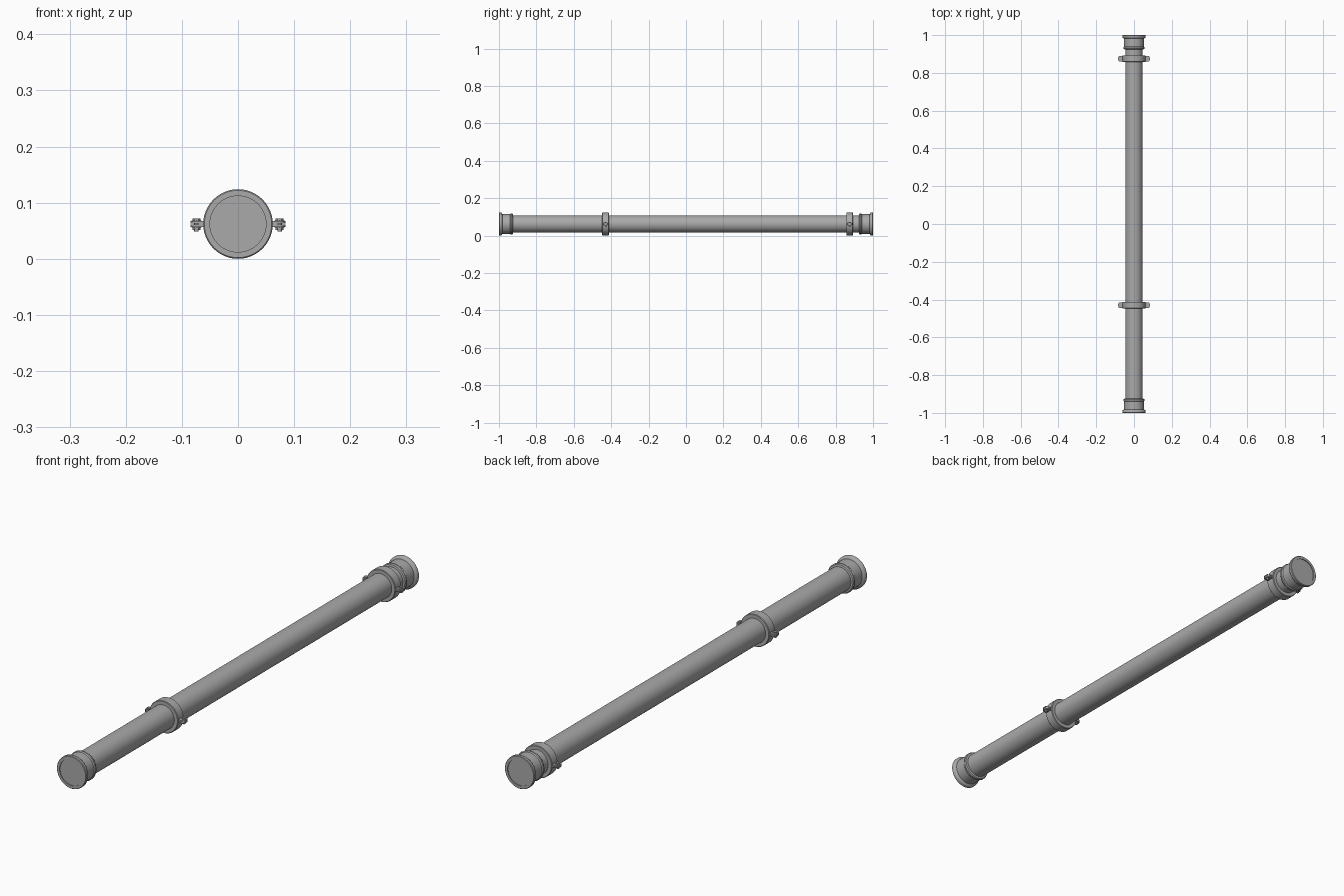
import bpy, math
from mathutils import Matrix, Vector

cube = bpy.data.objects.get("Cube")
if cube:
    bpy.data.objects.remove(cube, do_unlink=True)

AXIS_Z = 0.062
SEG = 48

steel = bpy.data.materials.new("grey_steel")
steel.use_nodes = True
steel.diffuse_color = (0.4, 0.4, 0.4, 1)
steel.node_tree.nodes["Principled BSDF"].inputs["Base Color"].default_value = (0.4, 0.4, 0.4, 1)


def finish(name, verts, faces, smooth=True):
    mesh = bpy.data.meshes.new(name)
    mesh.from_pydata(verts, [], faces)
    mesh.materials.append(steel)
    obj = bpy.data.objects.new(name, mesh)
    bpy.context.collection.objects.link(obj)
    bpy.ops.object.select_all(action="DESELECT")
    obj.select_set(True)
    bpy.context.view_layer.objects.active = obj
    bpy.ops.object.mode_set(mode="EDIT")
    bpy.ops.mesh.select_all(action="SELECT")
    bpy.ops.mesh.normals_make_consistent(inside=False)
    bpy.ops.object.mode_set(mode="OBJECT")
    if smooth:
        bpy.ops.object.shade_smooth_by_angle(angle=math.radians(35))
    return obj


def lathe(name, profile, closed=False):
    """Turn (radius, y) points around the pipe axis."""
    n = len(profile)
    verts, faces = [], []
    for r, y in profile:
        for i in range(SEG):
            a = 2 * math.pi * i / SEG
            verts.append((r * math.cos(a), y, AXIS_Z + r * math.sin(a)))
    for k in range(n if closed else n - 1):
        a, b = k * SEG, (k + 1) % n * SEG
        for i in range(SEG):
            j = (i + 1) % SEG
            faces.append((a + i, a + j, b + j, b + i))
    if not closed:
        faces += [tuple(range(SEG)), tuple(range((n - 1) * SEG, n * SEG))]
    return finish(name, verts, faces)


def prism(name, outline, z0, z1):
    """Extrude an (x, y) outline upwards."""
    n = len(outline)
    verts = [(x, y, z) for z in (z0, z1) for x, y in outline]
    faces = [tuple(range(n)), tuple(range(n, 2 * n))]
    faces += [(i, (i + 1) % n, n + (i + 1) % n, n + i) for i in range(n)]
    return finish(name, verts, faces)


def circle(x, y, r, n):
    return [(x + r * math.cos(2 * math.pi * i / n), y + r * math.sin(2 * math.pi * i / n))
            for i in range(n)]


# Main pipe
lathe("pipe", [(0.046, -0.97), (0.046, 0.97)])

# End couplings: rear bead, sleeve, flange and shallow recessed end face
for side, label in ((-1, "front"), (1, "back")):
    profile = [(0.046, 0.924), (0.053, 0.926), (0.056, 0.930), (0.056, 0.936), (0.053, 0.940),
               (0.053, 0.982), (0.060, 0.985), (0.062, 0.988), (0.062, 0.998), (0.060, 1.0),
               (0.050, 1.0), (0.050, 0.997)]
    lathe(label + "_coupling", [(r, side * y) for r, y in profile])

# Bolted pipe clamps
for y, label in ((-0.43, "front"), (0.875, "back")):
    w = 0.018
    lathe(label + "_clamp_band", [(0.045, y - w), (0.059, y - w), (0.061, y - w + 0.002),
                                  (0.061, y + w - 0.002), (0.059, y + w), (0.045, y + w)], True)
    for side, hand in ((-1, "right"), (1, "left")):
        part = f"{label}_clamp_{hand}_"
        # Pair of lugs with rounded ends
        arc = [math.radians(-90 + 18 * i) for i in range(11)]
        outline = [(side * 0.054, y + 0.015), (side * 0.054, y - 0.015)]
        outline += [(side * (0.073 + 0.012 * math.cos(a)), y + 0.015 * math.sin(a)) for a in arc]
        for z, level in ((-0.0028, "lower"), (0.0028, "upper")):
            prism(part + level + "_lug", outline, AXIS_Z + z - 0.0022, AXIS_Z + z + 0.0022)
        # Bolt shank, washers, hex head and nut
        x = side * 0.074
        prism(part + "bolt", circle(x, y, 0.004, 16), AXIS_Z - 0.013, AXIS_Z + 0.009)
        prism(part + "top_washer", circle(x, y, 0.009, 20), AXIS_Z + 0.005, AXIS_Z + 0.0065)
        prism(part + "bottom_washer", circle(x, y, 0.009, 20), AXIS_Z - 0.0065, AXIS_Z - 0.005)
        prism(part + "bolt_head", circle(x, y, 0.007, 6), AXIS_Z + 0.0065, AXIS_Z + 0.010)
        prism(part + "nut", circle(x, y, 0.007, 6), AXIS_Z - 0.0105, AXIS_Z - 0.0065)
